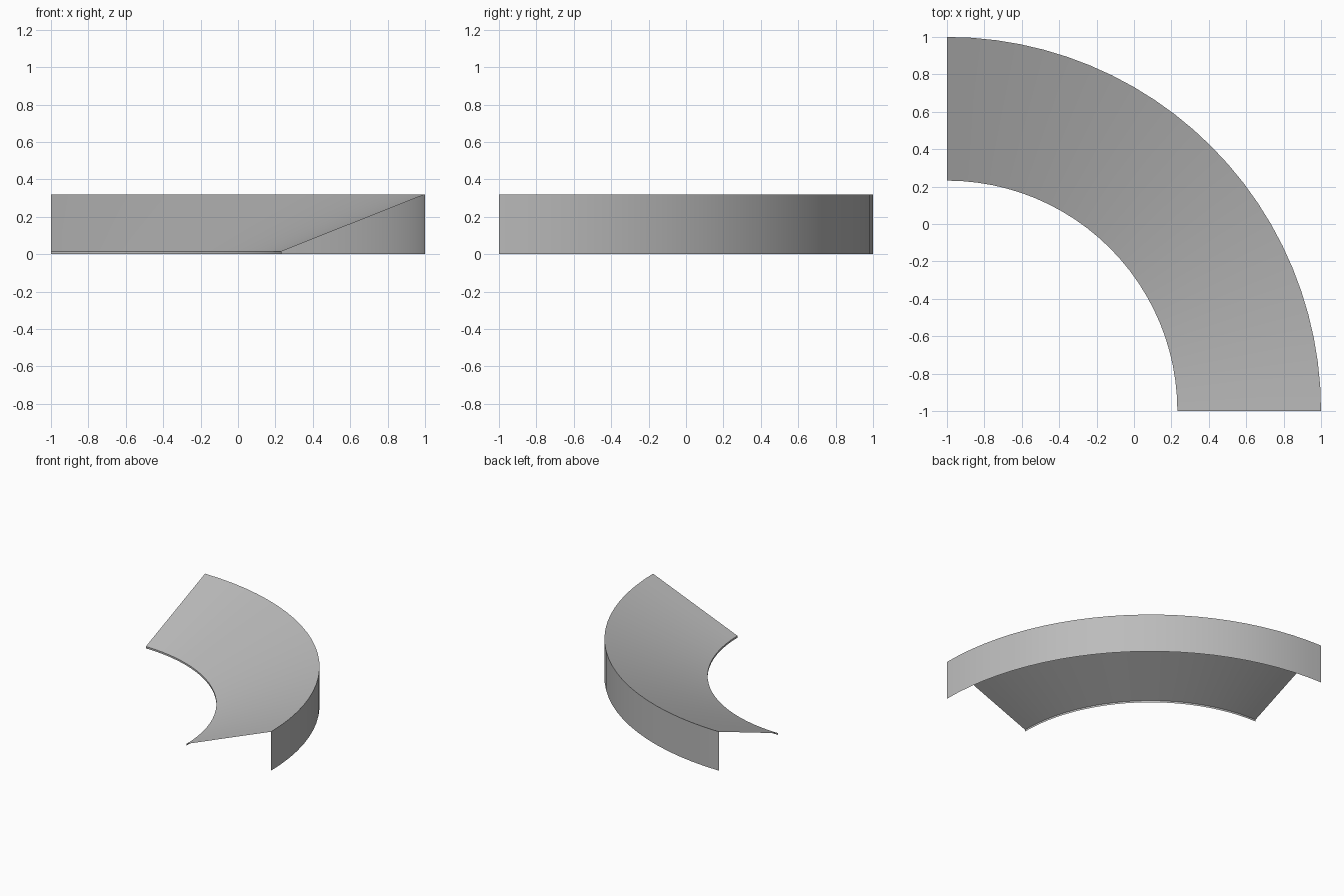
import bpy
import bmesh
from math import cos, sin, pi

cube = bpy.data.objects.get("Cube")
if cube:
    bpy.data.objects.remove(cube, do_unlink=True)

# Plain grey surface
grey = bpy.data.materials.new("light grey")
grey.use_nodes = True
colour = (0.5, 0.5, 0.5, 1)
grey.diffuse_color = colour
grey.node_tree.nodes["Principled BSDF"].inputs["Base Color"].default_value = colour

SEGMENTS = 24
CENTRE = -1.0
# Section as (radius, height): inner lip, sloped top, outer wall; open below
PROFILE = [(1.232, 0), (1.232, 0.015), (2, 0.32), (2, 0)]


def swept_quarter(name, profile):
    """Sweep an open section through a quarter turn."""
    bm = bmesh.new()
    rings = []
    for i in range(SEGMENTS + 1):
        a = i / SEGMENTS * pi / 2
        rings.append([bm.verts.new((CENTRE + r * cos(a), CENTRE + r * sin(a), z))
                      for r, z in profile])
    for a, b in zip(rings, rings[1:]):
        for j in range(len(profile) - 1):
            bm.faces.new((a[j], b[j], b[j + 1], a[j + 1])).normal_flip()
    mesh = bpy.data.meshes.new(name)
    bm.normal_update()
    bm.to_mesh(mesh)
    bm.free()
    mesh.materials.append(grey)
    obj = bpy.data.objects.new(name, mesh)
    bpy.context.collection.objects.link(obj)
    return obj


# Curved sloping bank
bank = swept_quarter("curved_bank", PROFILE)
bpy.ops.object.select_all(action="DESELECT")
bank.select_set(True)
bpy.context.view_layer.objects.active = bank
bpy.ops.object.shade_smooth_by_angle()
